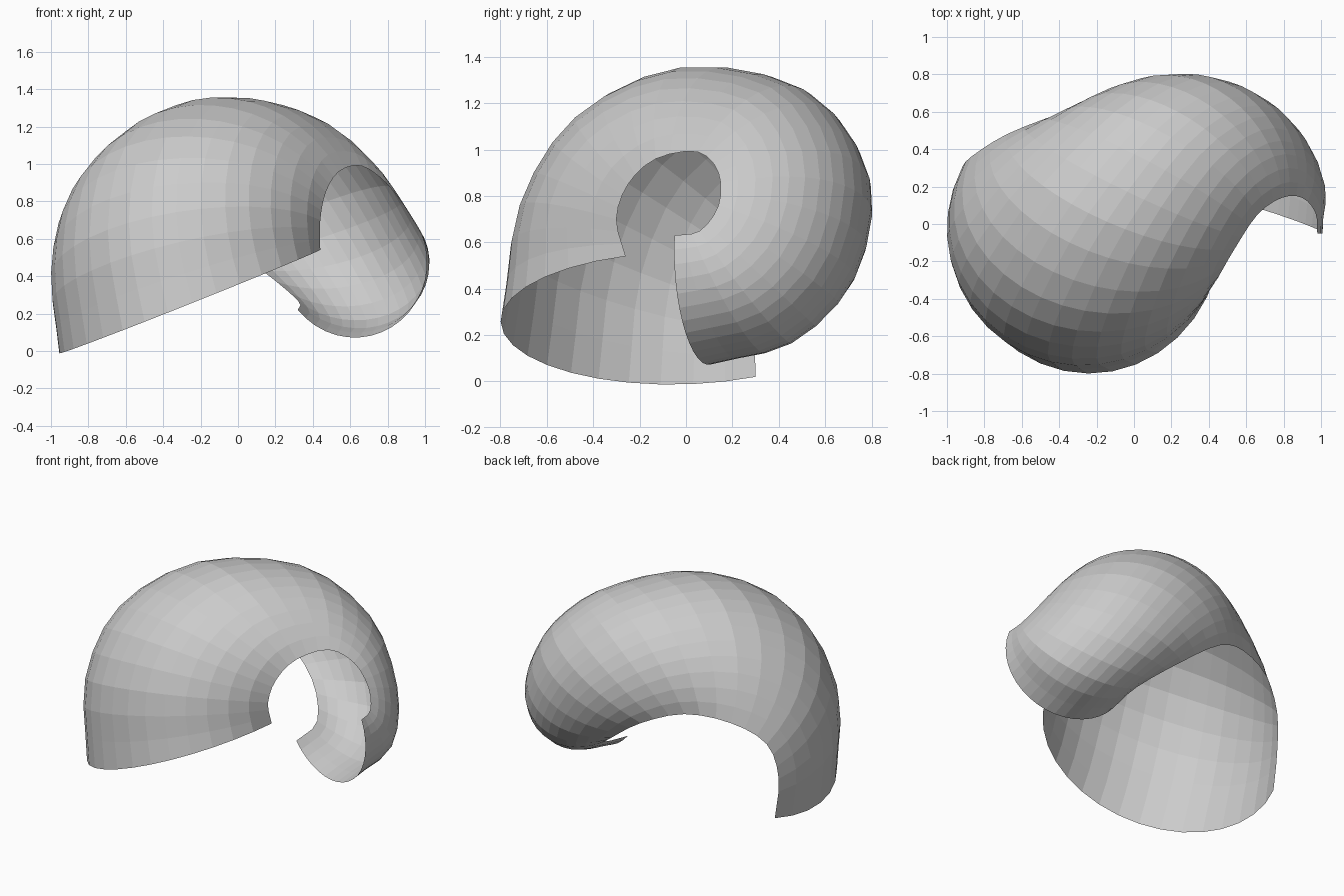
import bpy, bmesh, math
from mathutils import Vector, Quaternion

cube = bpy.data.objects.get("Cube")
if cube:
    bpy.data.objects.remove(cube, do_unlink=True)

ALONG, ACROSS = 24, 18

# Three rails guide the sweep: tight inner edge, outer crest and free edge
inner_rail = [(.44, -.26, .54), (.44, -.30, .70), (.47, -.25, .85), (.54, -.13, .96),
              (.66, .05, .99), (.79, .14, .9), (.90, .14, .76), (.97, .06, .65), (.98, -.05, .63)]
crest_rail = [(-.49, -.75, .16), (-.45, -.70, .72), (-.40, -.43, 1.14), (-.14, .01, 1.355),
              (.07, .53, 1.245), (.25, .79, .88), (.45, .73, .45), (.66, .45, .165), (.74, .06, .09)]
free_rail = [(-.89, .3, .02), (-.92, .3, .3), (-.87, .36, .55), (-.68, .48, .69),
             (-.4, .59, .72), (-.13, .68, .62), (.13, .62, .43), (.32, .41, .27), (.32, .18, .22)]


def along(rail, t):
    """Point on a smooth curve through the rail, t from 0 to 1."""
    pts = [Vector(p) for p in rail]
    pts = [2 * pts[0] - pts[1]] + pts + [2 * pts[-1] - pts[-2]]
    pos = t * (len(rail) - 1)
    i = min(int(pos), len(rail) - 2)
    f = pos - i
    a, b, c, d = pts[i:i + 4]
    return 0.5 * (2 * b + (c - a) * f + (2 * a - 5 * b + 4 * c - d) * f ** 2
                  + (3 * b - a - 3 * c + d) * f ** 3)


def arc(a, m, b, steps):
    """Circular arc from a through m to b."""
    p, q = m - a, b - a
    n = p.cross(q)
    centre = a + (q.length_squared * n.cross(p) + p.length_squared * q.cross(n)) / (2 * n.length_squared)
    n.normalize()
    start, end = a - centre, b - centre
    sweep = math.atan2(n.dot(start.cross(end)), start.dot(end)) % math.tau
    return [centre + Quaternion(n, sweep * k / steps) @ start for k in range(steps + 1)]


# Curled shell: arcs lofted along the rails
bm = bmesh.new()
rows = []
for j in range(ALONG + 1):
    t = j / ALONG
    section = arc(*(along(r, t) for r in (inner_rail, crest_rail, free_rail)), ACROSS)
    rows.append([bm.verts.new(p) for p in section])
for r0, r1 in zip(rows, rows[1:]):
    for k in range(ACROSS):
        bm.faces.new((r0[k], r1[k], r1[k + 1], r0[k + 1]))
bmesh.ops.recalc_face_normals(bm, faces=bm.faces)
top = max(bm.faces, key=lambda f: f.calc_center_median().z)
if top.normal.z < 0:
    bmesh.ops.reverse_faces(bm, faces=bm.faces)

mesh = bpy.data.meshes.new("curled_shell")
bm.to_mesh(mesh)
bm.free()
shell = bpy.data.objects.new("curled_shell", mesh)
bpy.context.collection.objects.link(shell)

# Plain grey
grey = bpy.data.materials.new("light_grey")
grey.use_nodes = True
colour = (0.6, 0.6, 0.6, 1)
grey.diffuse_color = colour
grey.node_tree.nodes["Principled BSDF"].inputs["Base Color"].default_value = colour
mesh.materials.append(grey)
